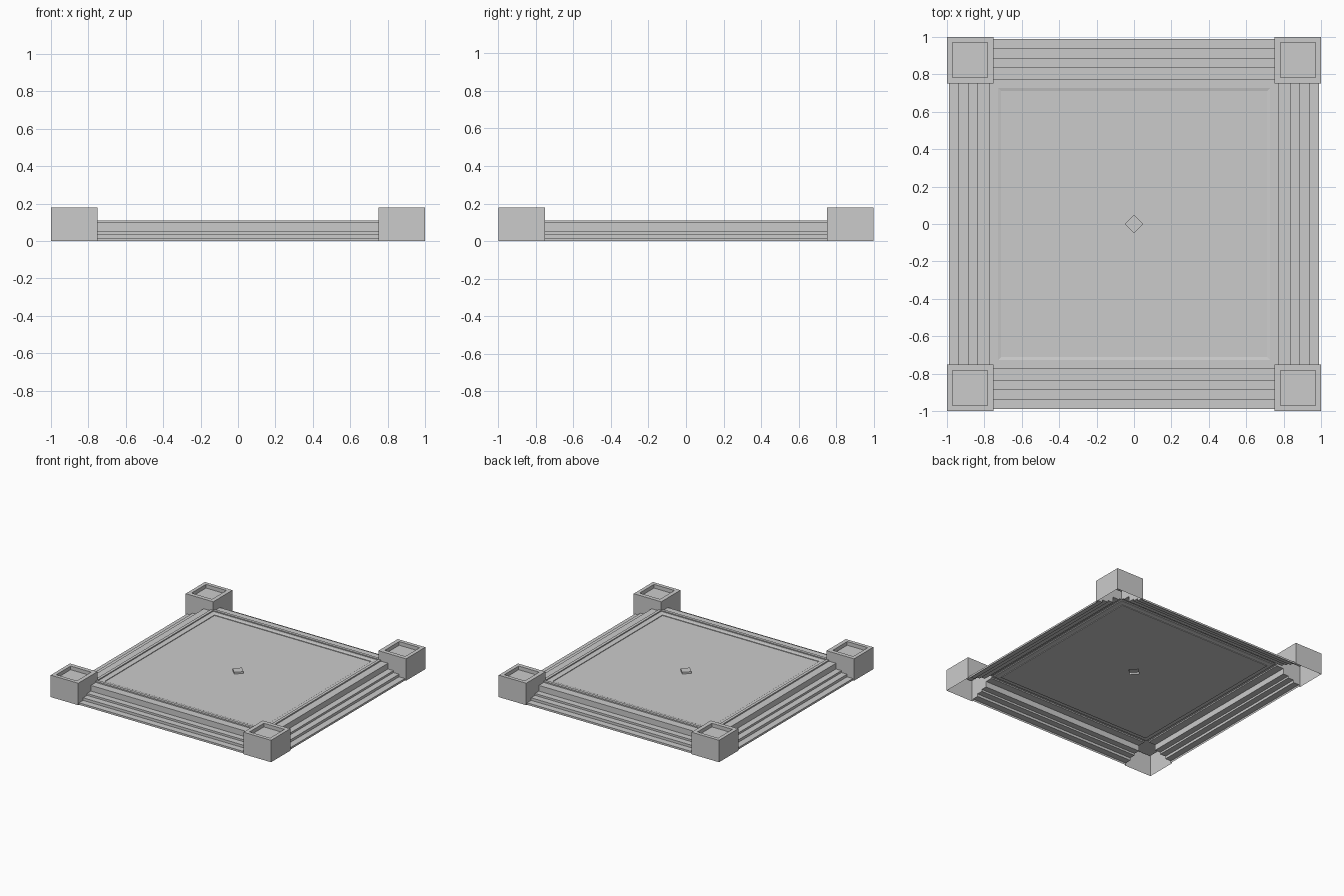
import bpy, bmesh
from math import pi
from mathutils import Matrix, Vector

if "Cube" in bpy.data.objects:
    bpy.data.objects.remove(bpy.data.objects["Cube"])

P = 0.75          # inner edge of corner posts
H = 0.18          # post height
FLOOR = 0.093

# stepped edge profile: (distance from centre, height)
STEPS = [(0.99, 0), (0.99, 0.016), (0.937, 0.016), (0.937, 0.037), (0.886, 0.037),
         (0.886, 0.053), (0.836, 0.053), (0.836, 0.10), (0.773, 0.10), (0.773, 0.11),
         (P, 0.11)]
# inner lip going down to the floor panel
LIP = [(P, 0.11), (P, 0.102), (0.728, 0.102), (0.71, 0.098), (0.71, FLOOR)]


def finish(name, bm, weld=True):
    if weld:
        bmesh.ops.remove_doubles(bm, verts=bm.verts, dist=1e-5)
    me = bpy.data.meshes.new(name)
    bm.to_mesh(me)
    bm.free()
    ob = bpy.data.objects.new(name, me)
    bpy.context.collection.objects.link(ob)
    return ob


def quad(bm, pts):
    return bm.faces.new([bm.verts.new(p) for p in pts])


def sweep(bm, profile, half_len, rot):
    """Front-side strip of a profile; half_len(d) gives half its length."""
    for (d0, z0), (d1, z1) in zip(profile, profile[1:]):
        a, b = half_len(d0), half_len(d1)
        quad(bm, [rot @ Vector(p) for p in
                  ((-a, -d0, z0), (a, -d0, z0), (b, -d1, z1), (-b, -d1, z1))])


turns = [Matrix.Rotation(i * pi / 2, 3, 'Z') for i in range(4)]

# stepped sides between the posts
bm = bmesh.new()
for r in turns:
    sweep(bm, STEPS, lambda d: P, r)
finish("stepped_sides", bm)

# mitred lip, floor panel and raised centre diamond
bm = bmesh.new()
for r in turns:
    sweep(bm, LIP, lambda d: d, r)
    k, f, t = 0.05, 0.71, FLOOR + 0.015
    quad(bm, [r @ Vector(p) for p in
              ((-f, -f, FLOOR), (f, -f, FLOOR), (k, 0, FLOOR), (0, -k, FLOOR))])
    bm.faces.new([bm.verts.new(r @ Vector(p)) for p in
                  ((-f, -f, FLOOR), (0, -k, FLOOR), (-k, 0, FLOOR))])
    quad(bm, [r @ Vector(p) for p in ((0, -k, FLOOR), (k, 0, FLOOR), (k, 0, t), (0, -k, t))])
quad(bm, [r @ Vector((0, -k, t)) for r in turns])
finish("floor_panel", bm)

# corner posts: open below, inner walls cut around the steps, recessed top
bm = bmesh.new()
lo, hi, dep = 0.784, 0.97, 0.03
for r in turns:
    R = lambda pts: [r @ Vector(p) for p in pts]
    # outer walls
    quad(bm, R([(P, -1, 0), (1, -1, 0), (1, -1, H), (P, -1, H)]))
    quad(bm, R([(1, -1, 0), (1, -P, 0), (1, -P, H), (1, -1, H)]))
    # inner walls above the step profile
    wall = [(1, 0)] + STEPS + [(P, H), (1, H)]
    quad(bm, R([(P, -d, z) for d, z in reversed(wall)]))
    quad(bm, R([(d, -P, z) for d, z in wall]))
    # top rim and recess
    o = [(P, -1), (1, -1), (1, -P), (P, -P)]
    n = [(lo, -hi), (hi, -hi), (hi, -lo), (lo, -lo)]
    for i in range(4):
        j = (i + 1) % 4
        quad(bm, R([(*o[i], H), (*o[j], H), (*n[j], H), (*n[i], H)]))
        quad(bm, R([(*n[i], H), (*n[j], H), (*n[j], H - dep), (*n[i], H - dep)]))
    quad(bm, R([(*p, H - dep) for p in n]))
finish("corner_posts", bm)
